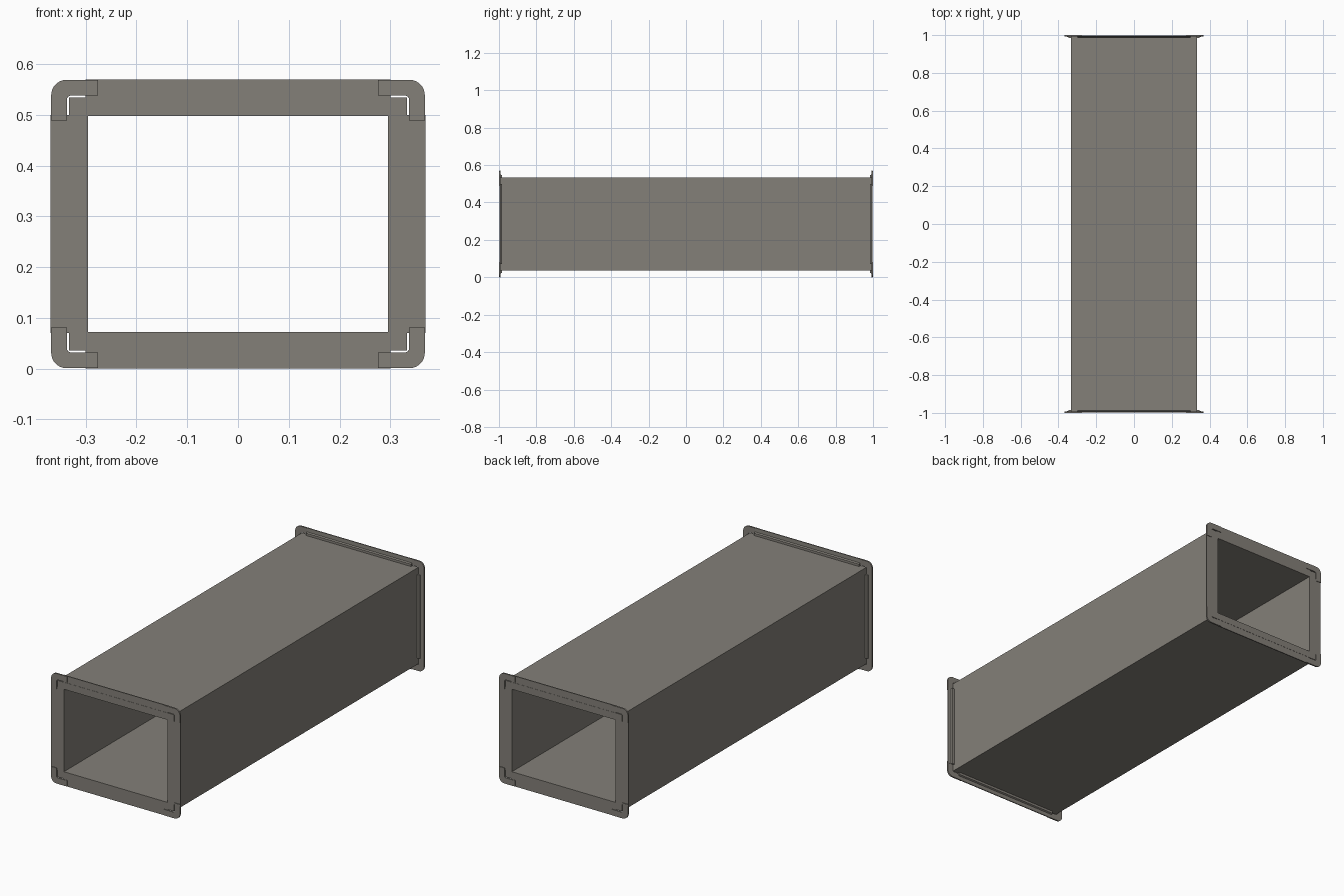
import bpy, bmesh, math
from mathutils import Vector

cube = bpy.data.objects.get("Cube")
if cube:
    bpy.data.objects.remove(cube)

MID = 0.285                  # height of the duct axis
WALL_X, WALL_Z = 0.333, 0.249
HOLE_X, HOLE_Z = 0.296, 0.213
RIM_X, RIM_Z = 0.368, 0.284

steel = bpy.data.materials.new("galvanised grey")
steel.use_nodes = True
GREY = (0.23, 0.215, 0.19, 1)
steel.diffuse_color = GREY
steel.node_tree.nodes["Principled BSDF"].inputs["Base Color"].default_value = GREY


def prism(name, points, along):
    """Extrude a closed outline by a vector."""
    bm = bmesh.new()
    face = bm.faces.new([bm.verts.new(p) for p in points])
    moved = bmesh.ops.extrude_face_region(bm, geom=[face])["geom"]
    bmesh.ops.translate(bm, vec=along, verts=[g for g in moved if isinstance(g, bmesh.types.BMVert)])
    return finish(name, bm)


def finish(name, bm):
    bmesh.ops.recalc_face_normals(bm, faces=bm.faces)
    mesh = bpy.data.meshes.new(name)
    bm.to_mesh(mesh)
    bm.free()
    mesh.materials.append(steel)
    obj = bpy.data.objects.new(name, mesh)
    bpy.context.collection.objects.link(obj)
    for poly in mesh.polygons:
        poly.use_smooth = False
    return obj


def arc(cx, cz, r, start, end, steps=8):
    angles = [math.radians(start + (end - start) * i / steps) for i in range(steps + 1)]
    return [(cx + r * math.cos(a), cz + r * math.sin(a)) for a in angles]


# Duct body: four thick walls, open at both ends
END = 0.998
bm = bmesh.new()
loops = []
for hx, hz, y in ((WALL_X, WALL_Z, -END), (WALL_X, WALL_Z, END),
                  (HOLE_X, HOLE_Z, END), (HOLE_X, HOLE_Z, -END)):
    loops.append([bm.verts.new((sx * hx, y, MID + sz * hz))
                  for sx, sz in ((-1, -1), (1, -1), (1, 1), (-1, 1))])
for k in range(4):
    a, b = loops[k], loops[(k + 1) % 4]
    for i in range(4):
        j = (i + 1) % 4
        bm.faces.new((a[i], a[j], b[j], b[i]))
finish("duct_body", bm)

# Flange rail section: (distance out from the wall, depth behind the end)
RAIL = [(0, 0.003), (0.036, 0.003), (0.036, 0.008), (0.016, 0.009), (0.012, 0.016), (0, 0.016)]

# Flange corner outline in the upper left quarter of the model's own side
GAP = 0.004
ix, iz = WALL_X + GAP, WALL_Z + GAP
CORNER = ([(0.276, RIM_Z)] + arc(RIM_X - 0.03, RIM_Z - 0.03, 0.03, 90, 0)
          + [(RIM_X, 0.204), (ix, 0.204)]
          + arc(ix - 0.008, iz - 0.008, 0.008, 0, 90, 4) + [(0.276, iz)])

for end, ys in (("front", -1), ("back", 1)):
    # Rails along each edge
    for side, s in (("left", 1), ("right", -1)):
        pts = [(s * (WALL_X + o), ys * (1 - d), MID - 0.215) for o, d in RAIL]
        prism(f"{end}_{side}_rail", pts, Vector((0, 0, 0.43)))
    for side, s in (("top", 1), ("bottom", -1)):
        pts = [(-0.3, ys * (1 - d), MID + s * (WALL_Z + o)) for o, d in RAIL]
        prism(f"{end}_{side}_rail", pts, Vector((0.6, 0, 0)))
    # Rounded corner plates
    for sx, xn in ((1, "left"), (-1, "right")):
        for sz, zn in ((1, "top"), (-1, "bottom")):
            pts = [(sx * x, ys, MID + sz * z) for x, z in CORNER]
            plate = prism(f"{end}_{zn}_{xn}_corner", pts, Vector((0, -ys * 0.008, 0)))
            bpy.context.view_layer.objects.active = plate
            plate.select_set(True)
            bpy.ops.object.shade_smooth_by_angle(angle=math.radians(30))
            plate.select_set(False)
